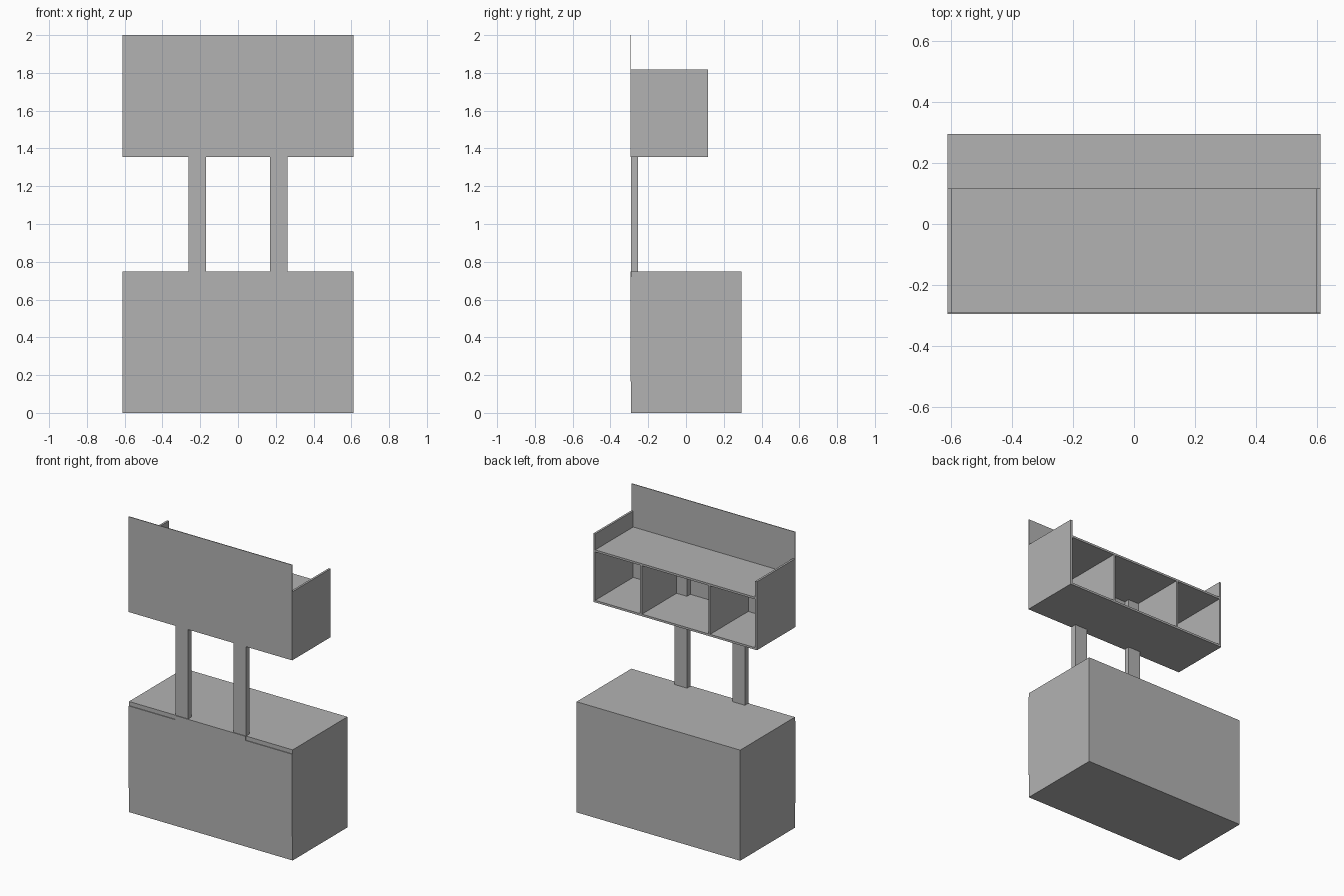
import bpy

cube = bpy.data.objects.get("Cube")
if cube:
    bpy.data.objects.remove(cube, do_unlink=True)

grey = bpy.data.materials.new("plain grey")
grey.use_nodes = True
GREY = (0.45, 0.45, 0.45, 1)
grey.diffuse_color = GREY
grey.node_tree.nodes["Principled BSDF"].inputs["Base Color"].default_value = GREY


def box(name, x, y, z):
    """Box from (low, high) limits along each axis."""
    spans = (x, y, z)
    bpy.ops.mesh.primitive_cube_add(size=1, location=[sum(s) / 2 for s in spans])
    ob = bpy.context.object
    ob.name = name
    ob.scale = [hi - lo for lo, hi in spans]
    bpy.ops.object.transform_apply(location=False, rotation=False, scale=True)
    ob.data.materials.append(grey)
    return ob


HALF = 0.612            # half width of the whole unit
FACE, FRONT = -0.295, -0.29
BACK, SHELF_BACK = 0.295, 0.116
T = 0.014               # board thickness
DESK_TOP = 0.748
RACK_LOW, SHELF_TOP, RACK_HIGH = 1.355, 1.71, 1.818
FULL = (-HALF, HALF)
INNER = (-HALF + T, HALF - T)
RACK_DEPTH = (FRONT, SHELF_BACK)

# counter cabinet with its thin front panel
box("counter_body", FULL, (FRONT, BACK), (0, DESK_TOP))
box("counter_front_panel", FULL, (FACE, FRONT), (0.165, 0.72))
box("counter_front_tab", (-0.263, 0.263), (FACE, FRONT), (0.72, DESK_TOP))

# upper rack: sign board, floor and shelf
box("header_panel", FULL, (FACE, FRONT), (RACK_LOW, 2))
box("rack_floor", INNER, RACK_DEPTH, (RACK_LOW, RACK_LOW + T))
box("rack_shelf", INNER, RACK_DEPTH, (SHELF_TOP - T, SHELF_TOP))

# mirrored posts, side boards and dividers
for side, s in (("left", 1), ("right", -1)):
    def mirrored(a, b):
        return tuple(sorted((a * s, b * s)))
    box(side + "_post", mirrored(0.17, 0.263), (FRONT, -0.254),
        (DESK_TOP, SHELF_TOP - T))
    box(side + "_rack_side", mirrored(HALF - T, HALF), RACK_DEPTH,
        (RACK_LOW, RACK_HIGH))
    box(side + "_rack_divider", mirrored(0.248, 0.248 + T), RACK_DEPTH,
        (RACK_LOW + T, SHELF_TOP - T))
